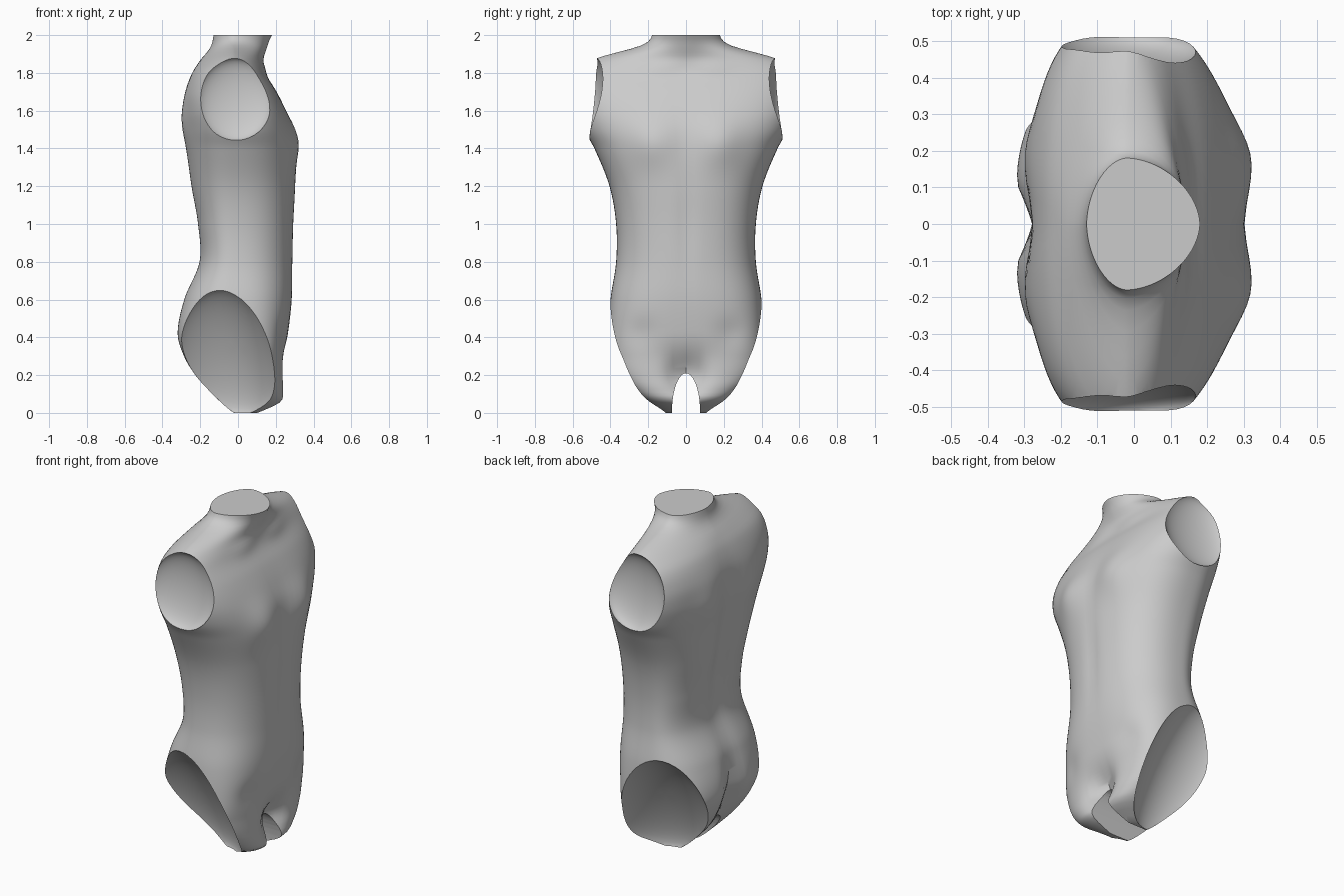
import bpy, bmesh, math
from mathutils import Vector, Matrix

old = bpy.data.objects.get("Cube")
if old:
    bpy.data.objects.remove(old, do_unlink=True)

clay = bpy.data.materials.new("light_grey_clay")
clay.use_nodes = True
colour = (0.6, 0.6, 0.6, 1)
clay.diffuse_color = colour
clay.node_tree.nodes["Principled BSDF"].inputs["Base Color"].default_value = colour

# Cross-sections: height, half width, back, front, roundness exponent
SECTIONS = [
    (0, .11, -.04, .12, 2.2), (.06, .21, -.1, .235, 2.8), (.12, .29, -.16, .25, 3),
    (.2, .365, -.23, .245, 3.1), (.3, .405, -.29, .245, 3.1), (.42, .41, -.325, .265, 2.9),
    (.6, .4, -.29, .285, 2.6), (.8, .37, -.21, .29, 2.4), (1, .37, -.22, .295, 2.4),
    (1.2, .405, -.255, .305, 2.4), (1.4, .485, -.28, .31, 2.4), (1.5, .54, -.29, .295, 2.4),
    (1.6, .565, -.29, .255, 2.6), (1.7, .57, -.28, .205, 2.6), (1.8, .56, -.245, .145, 2.3),
    (1.87, .49, -.2, .135, 1.7), (1.91, .36, -.165, .145, 1.6), (1.94, .25, -.145, .155, 1.7),
    (1.97, .195, -.135, .165, 1.8), (2, .18, -.13, .18, 1.8),
]


def section_at(z):
    """Cubic interpolation between neighbouring cross-sections."""
    last = len(SECTIONS) - 1
    i = max(k for k in range(last) if SECTIONS[k][0] <= z or k == 0)
    p0, p1, p2, p3 = (SECTIONS[min(max(k, 0), last)] for k in range(i - 1, i + 3))
    h = p2[0] - p1[0]
    t = (z - p1[0]) / h
    result = []
    for c in range(1, len(p1)):
        m1 = (p2[c] - p0[c]) / (p2[0] - p0[0]) * h
        m2 = (p3[c] - p1[c]) / (p3[0] - p1[0]) * h
        a, d = p1[c], p2[c] - p1[c]
        result.append(a + t * (m1 + t * (3 * d - 2 * m1 - m2 + t * (m1 + m2 - 2 * d))))
    return result


def bump(y, z, cy, cz, wy, wz):
    return math.exp(-((abs(y) - cy) / wy) ** 2 - ((z - cz) / wz) ** 2)


def relief(y, z, front):
    """Muscle and groove offsets along the depth of the body."""
    if front:
        return (.025 * bump(y, z, .19, 1.43, .1, .12)      # chest muscles
                - .01 * bump(y, z, 0, 1.45, .07, .16)      # breastbone
                - .01 * bump(y, z, 0, 1, .04, .3)          # belly line
                - .015 * bump(y, z, .24, .42, .08, .08)    # groin
                - .08 * bump(y, z, 0, .2, .09, .1)         # crotch
                + .01 * bump(y, z, .14, 1.82, .1, .04))    # collarbone
    return (.06 * bump(y, z, 0, .36, .07, .2)              # buttock cleft
            + .035 * bump(y, z, 0, 1.2, .08, .4)           # spine
            - .015 * bump(y, z, .2, 1.55, .1, .12))        # shoulder blades


def add_object(name, bm):
    bmesh.ops.recalc_face_normals(bm, faces=bm.faces)
    mesh = bpy.data.meshes.new(name)
    bm.to_mesh(mesh)
    bm.free()
    mesh.materials.append(clay)
    obj = bpy.data.objects.new(name, mesh)
    bpy.context.collection.objects.link(obj)
    return obj


# Torso lofted from the thighs up to the neck
AROUND, ROWS = 96, 110
bm = bmesh.new()
rings = []
for r in range(ROWS + 1):
    z = 2 * r / ROWS
    half, back, front, n = section_at(z)
    middle = -.02 if z > .3 else (back + front) / 2
    ring = []
    for k in range(AROUND):
        a = math.tau * k / AROUND
        c, s = math.cos(a), math.sin(a)
        y = math.copysign(abs(s) ** (2 / n), s) * half
        reach = (front if c > 0 else back) - middle
        x = middle + reach * abs(c) ** (2 / n) + relief(y, z, c > 0) * abs(c)
        ring.append(bm.verts.new((x, y, z)))
    rings.append(ring)
for lower, upper in zip(rings, rings[1:]):
    for k in range(AROUND):
        j = (k + 1) % AROUND
        bm.faces.new((lower[k], lower[j], upper[j], upper[k]))
bm.faces.new(rings[0])
bm.faces.new(rings[-1])
torso = add_object("torso", bm)


def cut(bm, name):
    """Carve a cutter out of the torso."""
    cutter = add_object(name, bm)
    cutter.hide_render = True
    mod = torso.modifiers.new(name, 'BOOLEAN')
    mod.operation = 'DIFFERENCE'
    mod.solver = 'EXACT'
    mod.object = cutter
    bpy.context.view_layer.objects.active = torso
    bpy.ops.object.modifier_apply(modifier=name)
    bpy.data.objects.remove(cutter, do_unlink=True)


def socket(name, centre, outward, radii, bend, side):
    """Round-bottomed socket with its rim at the centre point, bent outward across."""
    bm = bmesh.new()
    bmesh.ops.create_uvsphere(bm, u_segments=48, v_segments=24, radius=1)
    for v in bm.verts:
        v.co = Vector(a * b for a, b in zip(v.co, radii))
        if v.co.z > .001:
            v.co.z += .5
        v.co.z += bend * v.co.x ** 2
    axis = Vector(outward).normalized()
    up = (Vector((0, 0, 1)) - axis * axis.z).normalized()
    across = up.cross(axis)
    turn = Matrix((across, up, axis)).transposed().to_4x4()
    mirror = Matrix.Diagonal((1, side, 1, 1))
    bmesh.ops.transform(bm, matrix=mirror @ Matrix.Translation(centre) @ turn, verts=bm.verts)
    cut(bm, name)


# Arm and leg sockets on both sides
for side in (1, -1):
    socket("arm_socket", (-.015, .5, 1.66), (.08, 1, .1), (.2, .22, .07), 0, side)
    socket("leg_socket", (-.03, .265, .32), (-.33, .82, -.45), (.285, .38, .08), 1, side)

# Arched gap between the thighs
bm = bmesh.new()
bmesh.ops.create_cone(bm, cap_ends=True, segments=40, radius1=1, radius2=1, depth=2,
                      matrix=Matrix.Diagonal((.075, .21, 1, 1)))
bmesh.ops.transform(bm, verts=bm.verts,
                    matrix=Matrix(((0, 0, 1, 0), (1, 0, 0, 0), (0, 1, 0, 0), (0, 0, 0, 1))))
cut(bm, "thigh_gap")

# Smooth skin with crisp rims
bpy.ops.object.select_all(action='DESELECT')
torso.select_set(True)
bpy.context.view_layer.objects.active = torso
bpy.ops.object.shade_smooth_by_angle(angle=math.radians(35))
